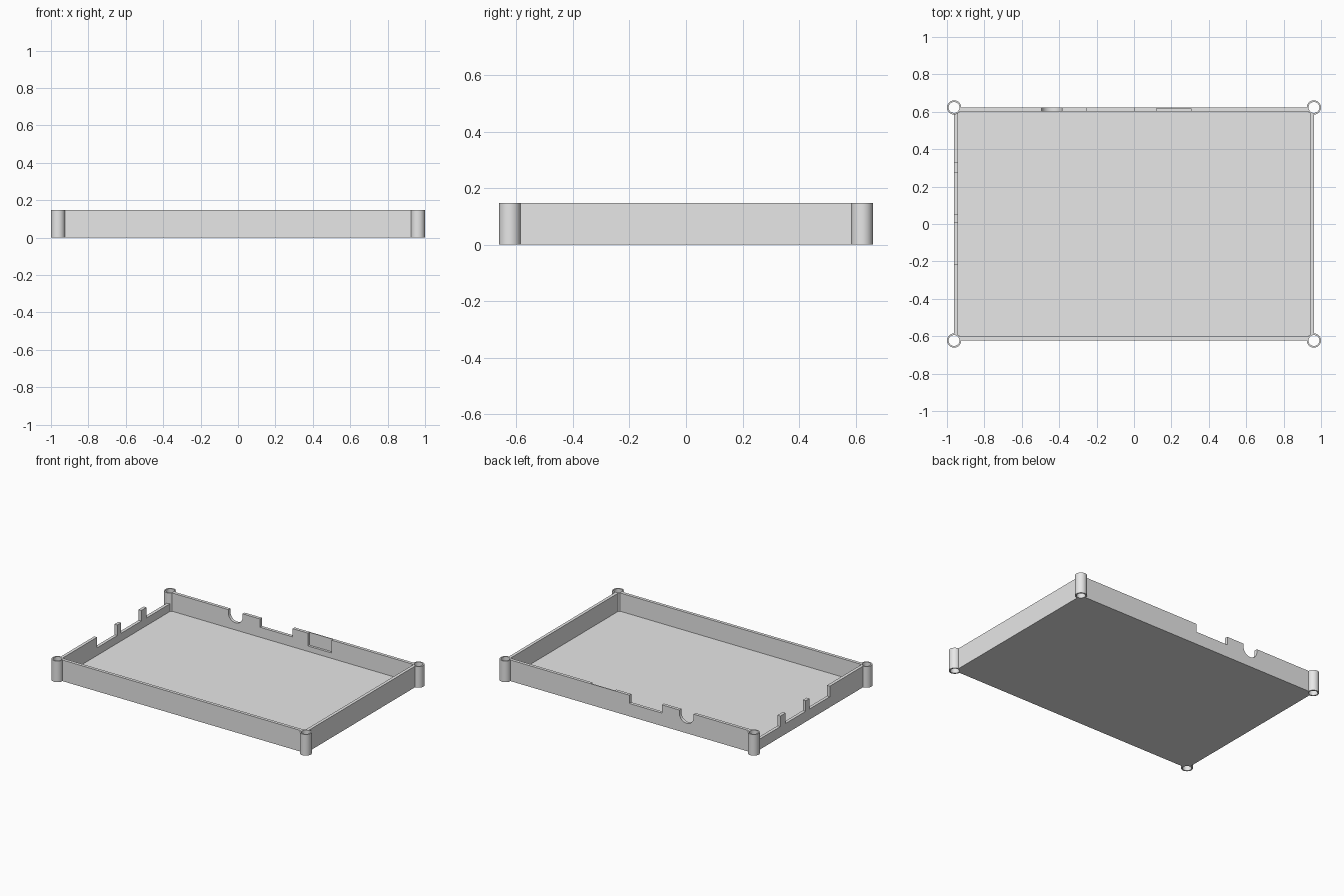
import bpy
import math

cube = bpy.data.objects.get("Cube")
if cube:
    bpy.data.objects.remove(cube, do_unlink=True)

H = 0.148             # wall height
FLOOR = 0.02          # floor thickness
OX, OY = 0.962, 0.623   # outer half sizes
WALL = 0.022          # wall thickness
R_OUT, R_IN = 0.038, 0.029
TOP = 0.3             # upper end of every cutter

grey = bpy.data.materials.new("light grey")
grey.use_nodes = True
grey.diffuse_color = (0.8, 0.8, 0.8, 1)
grey.node_tree.nodes["Principled BSDF"].inputs["Base Color"].default_value = (0.8, 0.8, 0.8, 1)


def box(name, x0, x1, y0, y1, z0, z1):
    bpy.ops.mesh.primitive_cube_add(size=1, location=((x0 + x1) / 2, (y0 + y1) / 2, (z0 + z1) / 2))
    ob = bpy.context.object
    ob.name = name
    ob.scale = (x1 - x0, y1 - y0, z1 - z0)
    bpy.ops.object.transform_apply(location=True, rotation=True, scale=True)
    return ob


def tube(name, r, x, y, z0, z1):
    bpy.ops.mesh.primitive_cylinder_add(vertices=48, radius=r, depth=z1 - z0,
                                        location=(x, y, (z0 + z1) / 2))
    ob = bpy.context.object
    ob.name = name
    return ob


def combine(target, tool, operation):
    """Apply a boolean to the target and drop the tool."""
    mod = target.modifiers.new("join", "BOOLEAN")
    mod.operation = operation
    mod.solver = "EXACT"
    mod.object = tool
    bpy.context.view_layer.objects.active = target
    bpy.ops.object.modifier_apply(modifier=mod.name)
    bpy.data.objects.remove(tool, do_unlink=True)


# Open tray
tray = box("tray_with_corner_tubes", -OX, OX, -OY, OY, 0, H)
combine(tray, box("cavity", -OX + WALL, OX - WALL, -OY + WALL, OY - WALL, FLOOR, TOP), "DIFFERENCE")

# Left-hand wall: three openings leaving two small posts
for y0, y1 in ((-0.217, 0.008), (0.05, 0.273), (0.33, 0.598)):
    combine(tray, box("side_opening", -1.1, -0.93, y0, y1, 0.074, TOP), "DIFFERENCE")

# Back wall: wide opening and shallow inner pocket
combine(tray, box("back_opening", -0.25, 0.003, 0.58, 0.7, 0.09, TOP), "DIFFERENCE")
combine(tray, box("inner_pocket", 0.12, 0.305, 0.58, 0.617, 0.058, TOP), "DIFFERENCE")

# Back wall: round-bottomed cable notch
notch = tube("cable_notch", 0.055, -0.44, 0.63, -0.1, 0.1)
notch.location.z = 0.125
notch.rotation_euler.x = math.pi / 2
combine(tray, notch, "DIFFERENCE")
combine(tray, box("notch_mouth", -0.495, -0.385, 0.58, 0.7, 0.125, TOP), "DIFFERENCE")

# Corner screw tubes with through holes
corners = [(sx * OX, sy * OY) for sx in (-1, 1) for sy in (-1, 1)]
for x, y in corners:
    combine(tray, tube("corner_tube", R_OUT, x, y, 0, H), "UNION")
for x, y in corners:
    combine(tray, tube("screw_hole", R_IN, x, y, -0.1, TOP), "DIFFERENCE")

# Colour and shading
tray.data.materials.clear()
tray.data.materials.append(grey)
for face in tray.data.polygons:
    face.material_index = 0
bpy.ops.object.select_all(action="DESELECT")
tray.select_set(True)
bpy.context.view_layer.objects.active = tray
bpy.ops.object.shade_smooth_by_angle(angle=math.radians(30))
